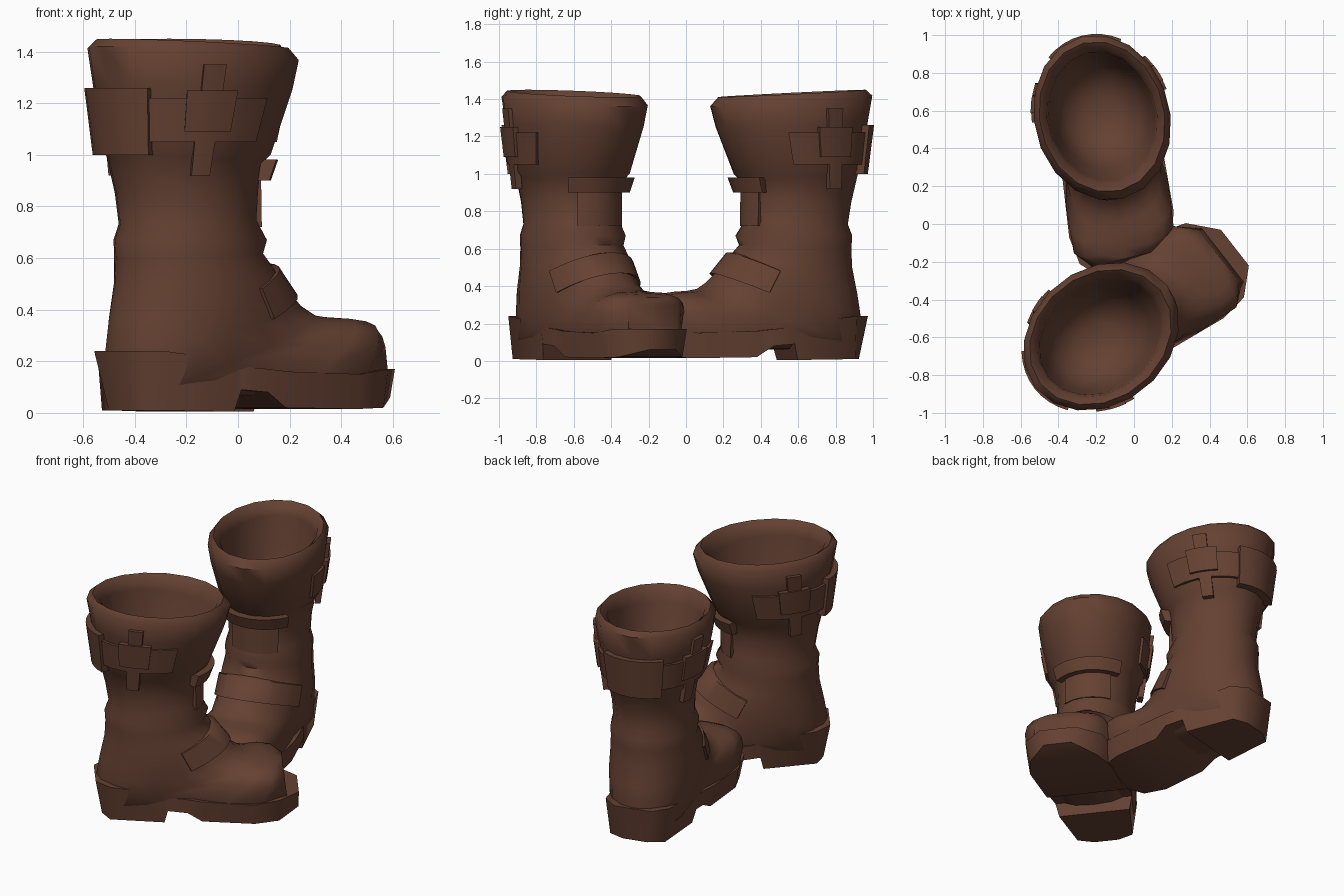
import bpy, bmesh, math

if "Cube" in bpy.data.objects:
    bpy.data.objects.remove(bpy.data.objects["Cube"])

leather = bpy.data.materials.new("brown leather")
leather.diffuse_color = (0.13, 0.053, 0.032, 1)
leather.use_nodes = True
leather.node_tree.nodes["Principled BSDF"].inputs["Base Color"].default_value = leather.diffuse_color

# Boot placement: x, y, direction the toe points
PLACES = {"near": (-0.18, -0.60, 38), "far": (-0.17, 0.57, -76)}


def bend(p):
    """Forefoot turns slightly sideways."""
    u, v, z = p
    return (u, v - 0.1 * max(0, u - 0.2) * min(1, max(0, (0.8 - z) / 0.2)), z)


def make(name, rings):
    """Loft closed rings of points into one mesh, used for both boots."""
    bm = bmesh.new()
    vs = [[bm.verts.new(bend(p)) for p in r] for r in rings]
    n = len(vs[0])
    for a, b in zip(vs, vs[1:]):
        for i in range(n):
            j = (i + 1) % n
            bm.faces.new((a[i], a[j], b[j], b[i]))
    bm.faces.new(vs[0][::-1])
    bm.faces.new(vs[-1])
    bmesh.ops.recalc_face_normals(bm, faces=bm.faces)
    me = bpy.data.meshes.new(name)
    bm.to_mesh(me)
    bm.free()
    me.materials.append(leather)
    me.shade_smooth()
    me.set_sharp_from_angle(angle=math.radians(55))
    for boot, (x, y, deg) in PLACES.items():
        ob = bpy.data.objects.new(f"{boot}_{name}", me)
        bpy.context.collection.objects.link(ob)
        ob.location = (x, y, 0)
        ob.rotation_euler = (0, 0, math.radians(deg))


def point(ring, deg, grow=0.0):
    """Point on a tilted oval: back u,z, front u,z, half width, squareness."""
    bu, bz, fu, fz, w, *p = ring
    p = p[0] if p else 1
    c, s = math.cos(math.radians(deg)), math.sin(math.radians(deg))
    k, m = math.copysign(abs(c) ** p, c), math.copysign(abs(s) ** p, s)
    return ((bu + fu) / 2 + (fu - bu) / 2 * k + grow * c,
            w * m + grow * s, (bz + fz) / 2 + (fz - bz) / 2 * k)


def band(name, top, bottom, a0, a1, thick, steps=8):
    """Strap piece wrapped around the boot between two angles."""
    rings = []
    for i in range(steps + 1):
        a = a0 + (a1 - a0) * i / steps
        rings.append([point(top, a, -0.02), point(top, a, thick),
                      point(bottom, a, thick), point(bottom, a, -0.02)])
    make(name, rings)


def cuff(z):
    d = z - 1.02
    return (-0.375 - 0.13 * d, z, 0.32 + 0.4 * d, z, 0.30 + 0.17 * d)


# Lining, rolled rim, cuff, shaft, ankle folds, then fanning out into the foot
body = [
    (-.12, .88, .08, .88, .09), (-.25, .95, .21, .95, .20),
    (-.32, 1.12, .28, 1.10, .25),
    (-.345, 1.37, .345, 1.31, .28), (-.36, 1.42, .365, 1.37, .29),
    (-.40, 1.45, .405, 1.41, .33), (-.435, 1.42, .45, 1.36, .36),
    (-.41, 1.28, .42, 1.25, .345),
    (-.37, 1.02, .32, 1.00, .30), (-.355, 1.00, .28, .96, .275),
    (-.32, .85, .27, .87, .252), (-.30, .73, .26, .75, .247),
    (-.325, .67, .31, .67, .265), (-.32, .60, .29, .62, .262),
    (-.325, .50, .36, .54, .272), (-.355, .36, .41, .48, .278),
    (-.375, .24, .47, .42, .275), (-.35, .06, .52, .385, .26, .8),
    (.04, .06, .57, .375, .25, .7), (.30, .06, .64, .37, .28, .6),
    (.58, .06, .71, .36, .275, .6), (.79, .08, .76, .34, .18, .6)]
make("boot_body", [[point(r, i * 20) for i in range(18)] for r in body])

# Sole and heel: u, half width, bottom, top, how far the bottom tucks in
sole = [(-.385, .12, .01, .24, .04), (-.30, .21, .01, .24, .03),
        (.03, .25, .005, .20, .02), (.05, .25, .09, .18, 0),
        (.17, .265, .08, .17, 0), (.26, .275, .02, .16, .02),
        (.58, .285, .015, .15, .02), (.73, .25, .02, .17, .03),
        (.855, .12, .06, .17, .03)]
make("sole", [[(u + (k if u < -.35 else 0), k - w, b), (u + (k if u < -.35 else 0), w - k, b),
               (u, w, t), (u, -w, t)] for u, w, b, t, k in sole])

# Cuff strap round the back, with a thicker plate behind
band("cuff_strap", cuff(1.22), cuff(1.05), 75, 285, 0.018, 14)
band("back_plate", cuff(1.26), cuff(1.0), 148, 212, 0.034)

# Buckles on both sides, each with keeper and hanging strap end
for side, s in (("left", 1), ("right", -1)):
    band(side + "_buckle", cuff(1.25), cuff(1.09), s * 98, s * 126, 0.032, 4)
    band(side + "_keeper", cuff(1.35), cuff(1.22), s * 106, s * 118, 0.02, 3)
    band(side + "_strap_end", cuff(1.10), cuff(0.92), s * 106, s * 119, 0.016, 3)

# Front tongue patch and diagonal instep strap
band("front_patch", (-.36, .99, .31, .98, .28), (-.33, .90, .28, .90, .255),
     -45, 45, 0.04)
band("tongue", (-.34, .90, .27, .90, .25), (-.31, .72, .27, .72, .25),
     -35, 35, 0.012)
band("instep_strap", (-.30, .28, .34, .58, .275), (-.30, .15, .43, .47, .275),
     -70, 70, 0.016, 12)
